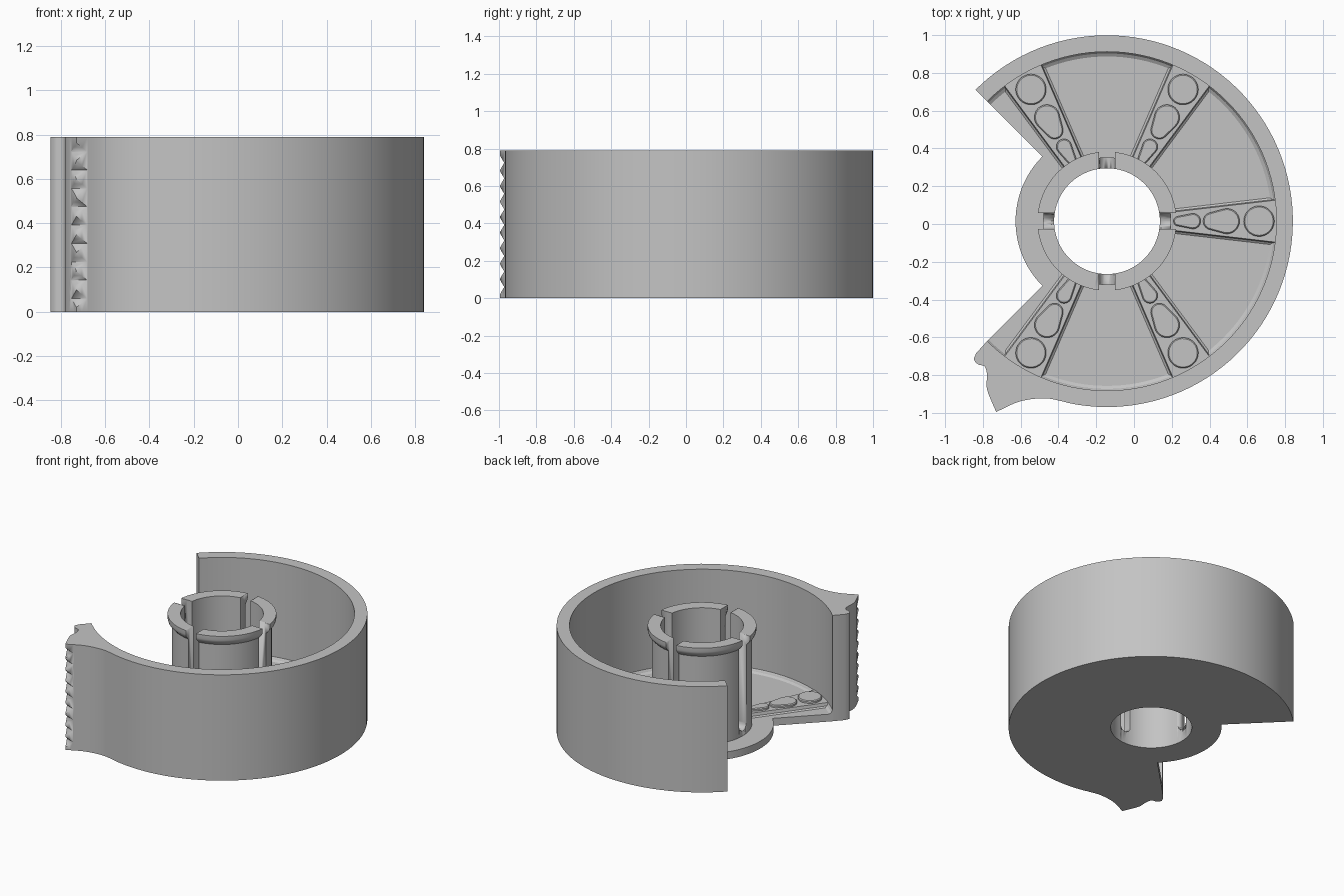
import bpy, bmesh, math
from mathutils import Vector, Matrix

if "Cube" in bpy.data.objects:
    bpy.data.objects.remove(bpy.data.objects["Cube"])

CENTRE = Vector((-0.143, 0.015, 0))
HEIGHT = 0.79
OUTER, INNER = 0.984, 0.897
FLOOR, RIB = 0.055, 0.085

grey = bpy.data.materials.new("grey_plastic")
grey.use_nodes = True
colour = (0.55, 0.55, 0.55, 1)
grey.diffuse_color = colour
grey.node_tree.nodes["Principled BSDF"].inputs["Base Color"].default_value = colour


def finish(name, bm, matrix=None):
    """Turn a bmesh into a smooth shaded object."""
    bmesh.ops.remove_doubles(bm, verts=bm.verts, dist=1e-5)
    if matrix:
        bm.transform(matrix)
    bmesh.ops.recalc_face_normals(bm, faces=bm.faces)
    mesh = bpy.data.meshes.new(name)
    bm.to_mesh(mesh)
    bm.free()
    mesh.materials.append(grey)
    obj = bpy.data.objects.new(name, mesh)
    bpy.context.collection.objects.link(obj)
    select(obj)
    bpy.ops.object.shade_smooth_by_angle(angle=math.radians(32))
    return obj


def select(obj):
    bpy.ops.object.select_all(action="DESELECT")
    obj.select_set(True)
    bpy.context.view_layer.objects.active = obj


def loft(name, loops, matrix=None):
    """Join loops of equal length and cap both ends."""
    bm = bmesh.new()
    rows = [[bm.verts.new(p) for p in loop] for loop in loops]
    n = len(rows[0])
    for low, high in zip(rows, rows[1:]):
        for i in range(n):
            j = (i + 1) % n
            bm.faces.new((low[i], low[j], high[j], high[i]))
    bm.faces.new(rows[0])
    bm.faces.new(rows[-1])
    return finish(name, bm, matrix)


def prism(name, outline, low, high, matrix=None):
    return loft(name, [[(x, y, z) for x, y in outline] for z in (low, high)], matrix)


def lathe(name, profile, start=0, end=360, steps=96):
    """Sweep a closed (radius, z) profile about the hub axis."""
    bm = bmesh.new()
    rows = []
    for i in range(steps + 1):
        a = math.radians(start + (end - start) * i / steps)
        rows.append([bm.verts.new((r * math.cos(a), r * math.sin(a), z)) for r, z in profile])
    n = len(profile)
    for p, q in zip(rows, rows[1:]):
        for i in range(n):
            j = (i + 1) % n
            bm.faces.new((p[i], q[i], q[j], p[j]))
    if end - start < 360:
        bm.faces.new(rows[0])
        bm.faces.new(rows[-1])
    return finish(name, bm, Matrix.Translation(CENTRE))


def arc(radius, start, end, steps, x=0, y=0):
    angles = [math.radians(start + (end - start) * i / steps) for i in range(steps + 1)]
    return [(x + radius * math.cos(a), y + radius * math.sin(a)) for a in angles]


def spline(points, steps=5):
    """Smooth path through a few points."""
    pts = [Vector(p) for p in points]
    pts = [2 * pts[0] - pts[1]] + pts + [2 * pts[-1] - pts[-2]]
    path = []
    for a, b, c, d in zip(pts, pts[1:], pts[2:], pts[3:]):
        for i in range(steps):
            t = i / steps
            path.append(tuple(0.5 * (2 * b + (c - a) * t + (2 * a - 5 * b + 4 * c - d) * t**2
                                     + (3 * b - a - 3 * c + d) * t**3)))
    return path + [tuple(pts[-2])]


def cut(obj, cutter):
    mod = obj.modifiers.new("cut", "BOOLEAN")
    mod.operation, mod.solver, mod.object = "DIFFERENCE", "EXACT", cutter
    cutter.hide_render = True
    select(obj)
    bpy.ops.object.modifier_apply(modifier=mod.name)
    bpy.data.objects.remove(cutter)


# Outer wall with the hooked tape lip at its front end
cx, cy = CENTRE.x, CENTRE.y
hook = spline([(-0.836, -0.685), (-0.847, -0.717), (-0.825, -0.743), (-0.79, -0.755),
               (-0.778, -0.80), (-0.778, -0.876), (-0.73, -0.995)])
lip = spline([(-0.73, -0.995), (-0.603, -0.939), (-0.471, -0.923), (-0.365, -0.942)])
outline = (arc(OUTER, -102, 135, 80, cx, cy) + arc(INNER, 135, -135, 90, cx, cy)
           + hook + lip[1:])
wall = prism("outer_wall", outline, 0, HEIGHT)

# Teeth: a zigzag cutter along the lip's sharp corner
pitch, depth, count = 0.083, 0.04, 9
zigzag = [(0.06, 0.015)]
for i in range(count):
    z = 0.018 + i * pitch
    zigzag += [(0.002, z), (-depth, z + pitch / 2)]
zigzag += [(0.002, 0.018 + count * pitch), (0.06, 0.768)]
out = Vector((-0.38, -0.925, 0)).normalized()
side = Vector((-out.y, out.x, 0))
corner = Vector((-0.73, -0.995, 0))
teeth = loft("tooth_cutter", [[corner + out * r + side * s + Vector((0, 0, z)) for r, z in zigzag]
                              for s in (-0.1, 0.1)])
cut(wall, teeth)

# Floor: open sector with a fillet into the wall, and the ring round the hub
lathe("floor_sector", [(0.4, 0), (0.9, 0), (0.9, 0.085), (0.895, 0.08), (0.888, 0.065),
                       (0.872, FLOOR), (0.4, FLOOR)], -135, 135)
lathe("floor_ring", [(0.3, 0), (0.484, 0), (0.484, FLOOR), (0.3, FLOOR)])

# Hub tube with a rounded snap lip, cut by four slots
hub = lathe("hub", [(0.28, 0), (0.338, 0), (0.338, 0.715), (0.352, 0.73), (0.364, 0.745),
                    (0.368, 0.76), (0.368, HEIGHT), (0.28, HEIGHT)])
half = 0.042
slot = [(x, z) for x, z in arc(half, 180, 360, 12, 0, 0.135)] + [(half, 0.9), (-half, 0.9)]
for angle in (0, 90):
    turn = Matrix.Translation(CENTRE) @ Matrix.Rotation(math.radians(angle), 4, "Z")
    cutter = loft("slot_cutter", [[(x, y, z) for x, z in slot] for y in (-0.6, 0.6)], turn)
    cut(hub, cutter)


def bump_loops(far, big, near, small):
    """Tapered pill outline, stacked with a rounded top edge."""
    tilt = math.degrees(math.asin((big - small) / (far - near))) if far > near else 0
    edge = 90 + tilt
    loops = []
    for inset, z in ((0, RIB - 0.01), (0, RIB + 0.012), (0.006, RIB + 0.018)):
        loops.append([(x, y, z) for x, y in
                      arc(big - inset, -edge, edge, 20, far) +
                      arc(small - inset, edge, 360 - edge, 14, near)])
    return loops


# Five tapered ribs, each with three raised bumps
for angle in (-120, -60, 0, 60, 120):
    turn = Matrix.Translation(CENTRE) @ Matrix.Rotation(math.radians(angle), 4, "Z")
    loops = []
    for extra, z in ((0.016, 0.03), (0.016, FLOOR), (0.005, FLOOR + 0.008), (0, RIB)):
        loops.append([(0.33, -0.046 - extra, z), (0.9, -0.112 - extra, z),
                      (0.9, 0.112 + extra, z), (0.33, 0.046 + extra, z)])
    loft("rib", loops, turn)
    loft("round_bump", bump_loops(0.805, 0.081, 0.8049, 0.081), turn)
    loft("middle_bump", bump_loops(0.635, 0.067, 0.555, 0.046), turn)
    loft("inner_bump", bump_loops(0.455, 0.041, 0.378, 0.026), turn)
